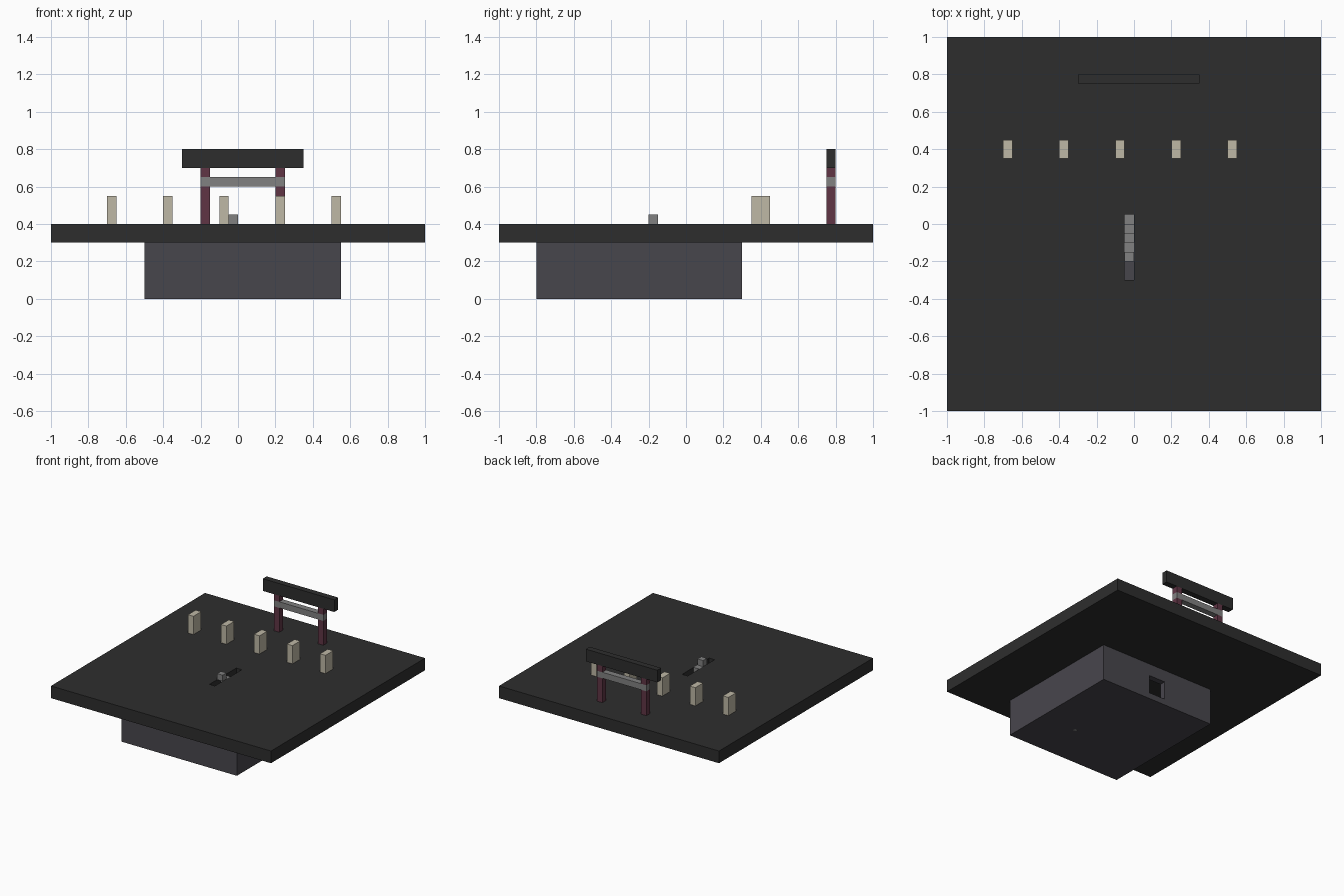
import bpy
import bmesh

default = bpy.data.objects.get("Cube")
if default:
    bpy.data.objects.remove(default, do_unlink=True)

U = 0.05  # one building block


def material(name, r, g, b):
    m = bpy.data.materials.new(name)
    m.use_nodes = True
    m.diffuse_color = (r, g, b, 1)
    node = next(n for n in m.node_tree.nodes if n.type == "BSDF_PRINCIPLED")
    node.inputs["Base Color"].default_value = (r, g, b, 1)
    return m


charcoal = material("charcoal", 0.027, 0.027, 0.027)
slate = material("slate", 0.064, 0.061, 0.073)
grey = material("stone grey", 0.22, 0.22, 0.22)
bone = material("pale bone", 0.52, 0.48, 0.38)
maroon = material("maroon", 0.115, 0.036, 0.06)


def boxes(name, mat, spans):
    """One object from boxes given as (x0, x1, y0, y1, z0, z1)."""
    bm = bmesh.new()
    for x0, x1, y0, y1, z0, z1 in spans:
        verts = bmesh.ops.create_cube(bm, size=1)["verts"]
        for v in verts:
            v.co.x = x1 if v.co.x > 0 else x0
            v.co.y = y1 if v.co.y > 0 else y0
            v.co.z = z1 if v.co.z > 0 else z0
    mesh = bpy.data.meshes.new(name)
    bm.to_mesh(mesh)
    bm.free()
    if mat:
        mesh.materials.append(mat)
    obj = bpy.data.objects.new(name, mesh)
    bpy.context.collection.objects.link(obj)
    return obj


def cut(obj, span):
    """Cut a box out of an object and discard the cutter."""
    cutter = boxes("cutter", None, [span])
    cutter.hide_render = True
    mod = obj.modifiers.new("cut", "BOOLEAN")
    mod.operation = "DIFFERENCE"
    mod.solver = "EXACT"
    mod.object = cutter
    bpy.context.view_layer.objects.active = obj
    bpy.ops.object.modifier_apply(modifier=mod.name)
    bpy.data.objects.remove(cutter, do_unlink=True)


# Ground slab with the stairwell opening
ground = boxes("ground_slab", charcoal, [(-1, 1, -1, 1, 0.3, 0.4)])
cut(ground, (-U, 0, -0.3, U, 0.25, 0.45))

# Hollow underground room with a doorway in its back wall
room = boxes("underground_room", slate, [(-0.5, 0.55, -0.8, 0.3, 0, 0.3)])
cut(room, (-0.45, 0.5, -0.75, 0.25, U, 0.35))
cut(room, (-U, 0.1, 0.2, 0.35, U, 0.2))

# Small stud in the underside of the room
boxes("floor_stud", grey, [(0.21, 0.235, -0.435, -0.41, -0.001, 0.02)])

# Staircase going down towards the doorway
boxes("stairs", grey, [
    (-U, 0, -0.2 + i * U, -0.15 + i * U, 0.4 - i * U, 0.45 - i * U)
    for i in range(8)])

# Row of upright stones
for i in range(5):
    x = -0.7 + 0.3 * i
    boxes(f"upright_stone_{i + 1}", bone, [(x, x + U, 0.35, 0.45, 0.4, 0.55)])

# Gate: posts broken by the crossbar, with a wide top beam
for side, x in (("right", -0.2), ("left", 0.2)):
    boxes(f"gate_post_{side}", maroon, [
        (x, x + U, 0.75, 0.8, 0.4, 0.6),
        (x, x + U, 0.75, 0.8, 0.65, 0.7)])
boxes("gate_crossbar", grey, [(-0.2, 0.25, 0.75, 0.8, 0.6, 0.65)])
boxes("gate_top_beam", charcoal, [(-0.3, 0.35, 0.75, 0.8, 0.7, 0.8)])
